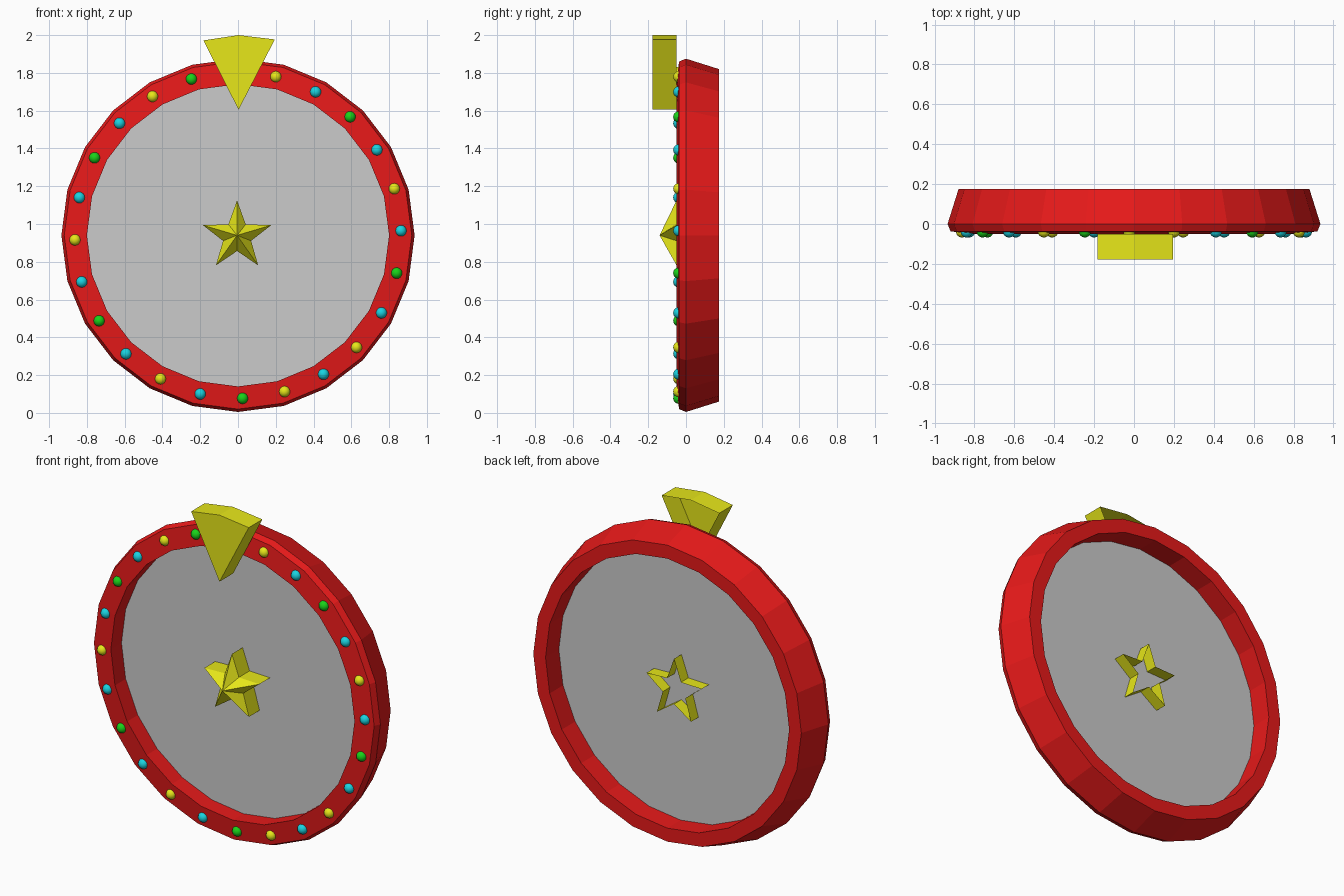
import bpy, bmesh
from math import sin, cos, pi, radians

if "Cube" in bpy.data.objects:
    bpy.data.objects.remove(bpy.data.objects["Cube"])

CZ = 0.94      # height of the wheel centre
SIDES = 24


def material(name, rgb):
    m = bpy.data.materials.new(name)
    m.diffuse_color = (*rgb, 1)
    m.use_nodes = True
    m.node_tree.nodes["Principled BSDF"].inputs["Base Color"].default_value = m.diffuse_color
    return m


RED = material("red", (0.8, 0.01, 0.01))
YELLOW = material("yellow", (0.8, 0.8, 0.01))
GREEN = material("green", (0.01, 0.65, 0.01))
BLUE = material("blue", (0.01, 0.65, 0.75))


def make(name, verts, faces, mat=None):
    me = bpy.data.meshes.new(name)
    me.from_pydata(verts, [], faces)
    bm = bmesh.new()
    bm.from_mesh(me)
    bmesh.ops.recalc_face_normals(bm, faces=bm.faces)
    bm.to_mesh(me)
    bm.free()
    if mat:
        me.materials.append(mat)
    ob = bpy.data.objects.new(name, me)
    bpy.context.collection.objects.link(ob)
    return ob


def polar(r, a, y):
    return (r * cos(a), y, CZ + r * sin(a))


def walls(n, first=0):
    """Quads joining two successive loops of n vertices."""
    return [(first + i, first + (i + 1) % n,
             first + n + (i + 1) % n, first + n + i) for i in range(n)]


# Red rim: closed profile (radius, y) swept round 24 sides
profile = [(0.80, -0.05), (0.92, -0.037), (0.935, 0.0), (0.88, 0.175), (0.80, 0.175)]
P = len(profile)
verts = [polar(r, 2 * pi * i / SIDES, y) for i in range(SIDES) for r, y in profile]
faces = [(i * P + j, i * P + (j + 1) % P,
          (i + 1) % SIDES * P + (j + 1) % P, (i + 1) % SIDES * P + j)
         for i in range(SIDES) for j in range(P)]
make("rim", verts, faces, RED)

# Grey panel set inside the rim
make("panel", [polar(0.805, 2 * pi * i / SIDES, 0.05) for i in range(SIDES)],
     [tuple(range(SIDES))])

# Star: pointed front, straight sides passing through the panel, open back
verts = []
for y in (-0.05, 0.12):
    verts += [polar(0.078 if i % 2 else 0.19, pi / 2 + i * pi / 5, y) for i in range(10)]
verts = [(x - 0.005, y, z - 0.005) for x, y, z in verts] + [(-0.005, -0.14, CZ)]
make("star", verts, walls(10) + [(i, (i + 1) % 10, 20) for i in range(10)], YELLOW)

# Pointer wedge at the top, hollow with open back
outline = [(0.003, 1.605), (0.195, 1.977), (0.003, 2.0), (-0.183, 1.972)]
verts = [(x, y, z) for y in (-0.178, -0.05) for x, z in outline]
make("pointer", verts, walls(4) + [(0, 1, 2, 3)], YELLOW)

# Coloured bulbs round the rim, counter-clockwise from the top
colours = {"Y": YELLOW, "G": GREEN, "B": BLUE}
for k, c in enumerate("YGYBGBYBGBYBGYBYBGBYBGBY"):
    me = bpy.data.meshes.new("bulb")
    bm = bmesh.new()
    bmesh.ops.create_uvsphere(bm, u_segments=16, v_segments=8, radius=0.03)
    for f in bm.faces:
        f.smooth = True
    bm.to_mesh(me)
    bm.free()
    me.materials.append(colours[c])
    bulb = bpy.data.objects.new(f"bulb_{k + 1}", me)
    bulb.location = polar(0.863, pi / 2 + radians(1.6 + 15 * k), -0.038)
    bpy.context.collection.objects.link(bulb)
